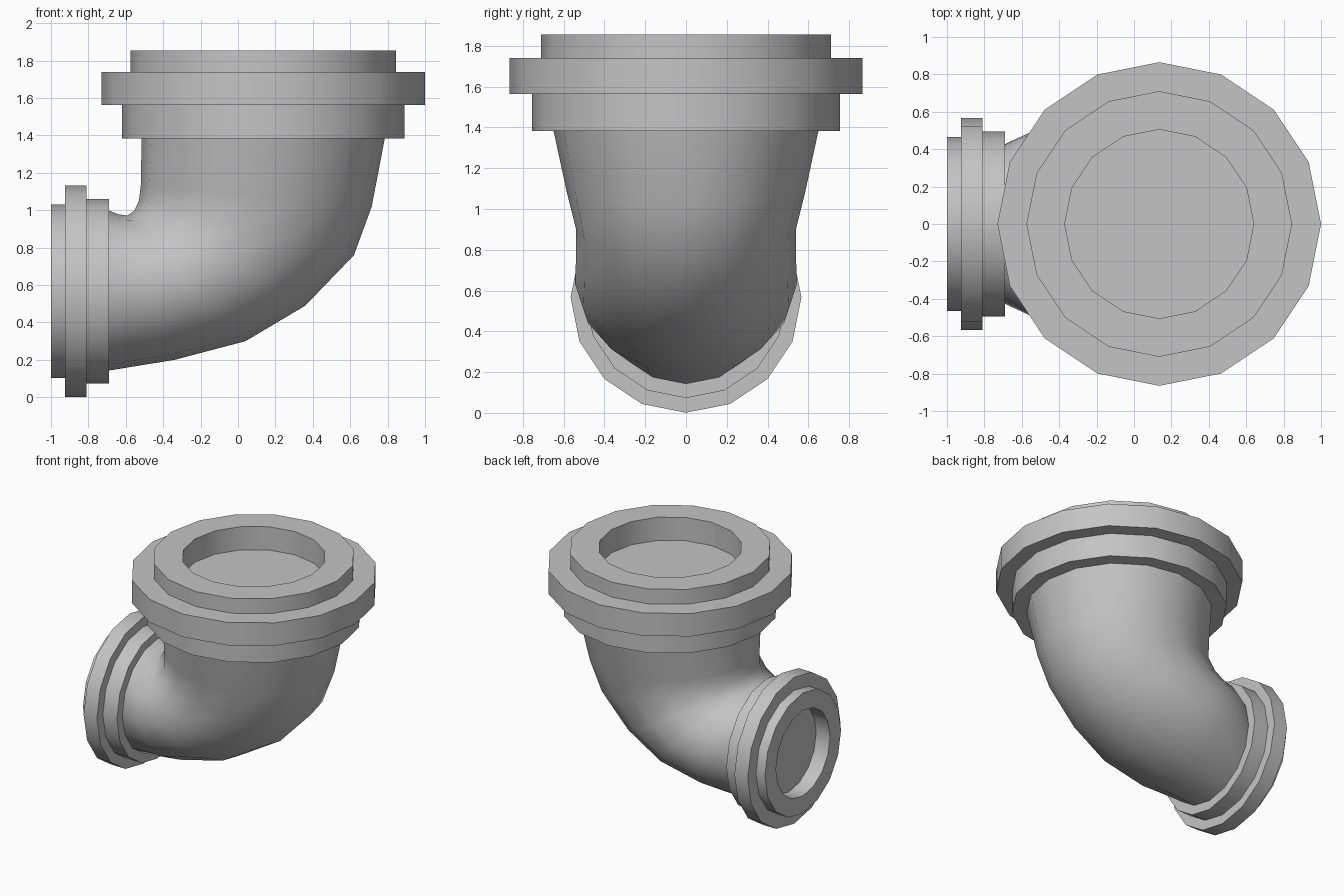
import bpy, bmesh, math
from mathutils import Vector

if "Cube" in bpy.data.objects:
    bpy.data.objects.remove(bpy.data.objects["Cube"])

SIDES = 16

grey = bpy.data.materials.new("pipe grey")
grey.diffuse_color = (0.55, 0.55, 0.55, 1)
grey.use_nodes = True
grey.node_tree.nodes["Principled BSDF"].inputs["Base Color"].default_value = grey.diffuse_color


def skin(name, rings, caps, angle):
    """Bridge a list of point rings into one smooth-by-angle object."""
    bm = bmesh.new()
    loops = [[bm.verts.new(p) for p in ring] for ring in rings]
    for a, b in zip(loops, loops[1:]):
        for i in range(SIDES):
            j = (i + 1) % SIDES
            bm.faces.new((a[i], a[j], b[j], b[i]))
    if caps:
        bm.faces.new(loops[0])
        bm.faces.new(loops[-1])
    bmesh.ops.recalc_face_normals(bm, faces=bm.faces)
    mesh = bpy.data.meshes.new(name)
    bm.to_mesh(mesh)
    bm.free()
    mesh.materials.append(grey)
    obj = bpy.data.objects.new(name, mesh)
    bpy.context.collection.objects.link(obj)
    bpy.ops.object.select_all(action='DESELECT')
    obj.select_set(True)
    bpy.context.view_layer.objects.active = obj
    bpy.ops.object.shade_smooth_by_angle(angle=math.radians(angle))
    return obj


def ellipse(center, u, v):
    """Ring of points around center with half axes u and v."""
    steps = [2 * math.pi * i / SIDES for i in range(SIDES)]
    return [center + u * math.cos(t) + v * math.sin(t) for t in steps]


def flange(name, origin, axis, side, profile):
    """Stepped collar with a recessed mouth; profile is (radius, height)."""
    across = axis.cross(side)
    rings = [ellipse(origin + axis * h, side * r, across * r) for r, h in profile]
    skin(name, rings, True, 30)


X, Y, Z = Vector((1, 0, 0)), Vector((0, 1, 0)), Vector((0, 0, 1))

# Large collar on top
flange("top_flange", Vector((0.135, 0, 0)), Z, X,
       [(0.755, 1.383), (0.755, 1.563), (0.865, 1.563), (0.865, 1.74),
        (0.71, 1.74), (0.71, 1.855), (0.505, 1.855), (0.505, 1.675)])

# Small collar at the side mouth
flange("side_flange", Vector((0, 0, 0.567)), -X, Z,
       [(0.494, 0.69), (0.494, 0.81), (0.566, 0.81), (0.566, 0.924),
        (0.465, 0.924), (0.465, 1.0), (0.33, 1.0), (0.33, 0.882)])

# Tapered bend: (outer x, outer z, inner x, inner z, half width in y)
sections = [
    (-0.69, 0.143, -0.69, 0.998, 0.427),
    (-0.34, 0.20, -0.64, 0.978, 0.52),
    (0.04, 0.30, -0.59, 0.972, 0.545),
    (0.36, 0.49, -0.553, 1.00, 0.54),
    (0.62, 0.76, -0.53, 1.05, 0.54),
    (0.715, 1.02, -0.52, 1.13, 0.583),
    (0.785, 1.385, -0.515, 1.385, 0.65),
]
rings = []
for ox, oz, ix, iz, w in sections:
    outer, inner = Vector((ox, 0, oz)), Vector((ix, 0, iz))
    rings.append(ellipse((outer + inner) / 2, (outer - inner) / 2, Y * w))
skin("elbow_pipe", rings, False, 50)
